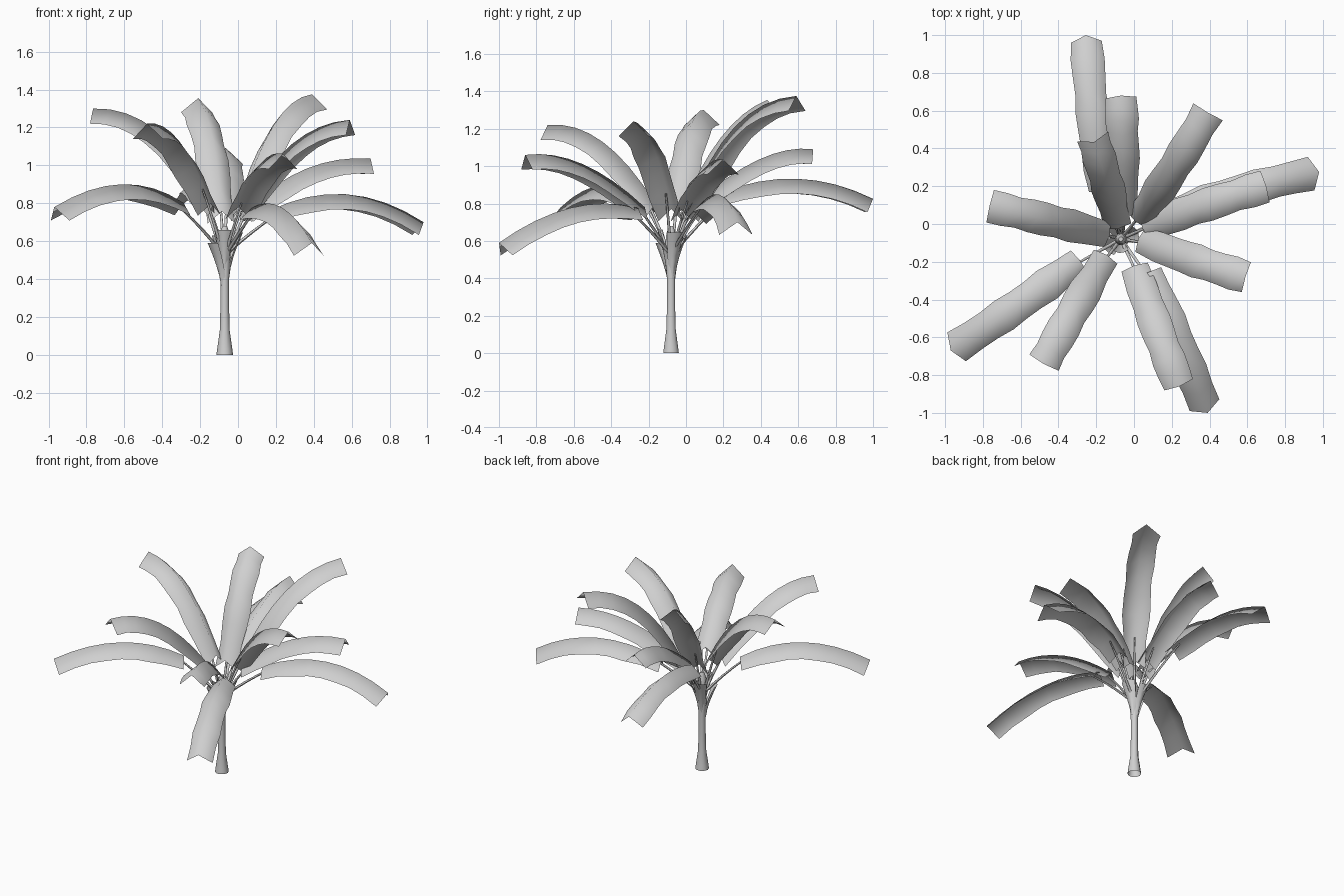
import bpy, bmesh, math
from mathutils import Vector

if "Cube" in bpy.data.objects:
    bpy.data.objects.remove(bpy.data.objects["Cube"])

GREY = bpy.data.materials.new("pale_grey")
GREY.diffuse_color = (0.63, 0.63, 0.63, 1)
GREY.use_nodes = True
GREY.node_tree.nodes["Principled BSDF"].inputs["Base Color"].default_value = GREY.diffuse_color
HUB = Vector((-0.07, -0.08, 0))
UP = Vector((0, 0, 1))


def make_object(name, rows, closed=False, cap=False, smooth=180):
    """Skin a list of equal-length point rows into a surface."""
    bm = bmesh.new()
    grid = [[bm.verts.new(p) for p in row] for row in rows]
    n = len(rows[0])
    for a, b in zip(grid, grid[1:]):
        for i in range(n if closed else n - 1):
            j = (i + 1) % n
            bm.faces.new((a[i], a[j], b[j], b[i]))
    if cap:
        bm.faces.new(grid[-1])
    mesh = bpy.data.meshes.new(name)
    bm.to_mesh(mesh)
    bm.free()
    mesh.materials.append(GREY)
    ob = bpy.data.objects.new(name, mesh)
    bpy.context.collection.objects.link(ob)
    bpy.context.view_layer.objects.active = ob
    ob.select_set(True)
    bpy.ops.object.shade_smooth_by_angle(angle=math.radians(smooth))
    ob.select_set(False)
    return ob


def ring(centre, radius, sides, u=Vector((1, 0, 0)), v=Vector((0, 1, 0))):
    return [centre + radius * (math.cos(a) * u + math.sin(a) * v)
            for a in (2 * math.pi * i / sides for i in range(sides))]


def through(a, b, c, t):
    """Point on the parabola through a, b (halfway) and c."""
    return a * (2 * (t - .5) * (t - 1)) + b * (4 * t * (1 - t)) + c * (2 * t * (t - .5))


def frame(tangent):
    side = tangent.cross(UP).normalized()
    return side, side.cross(tangent).normalized()


# Trunk: flared foot, slim stem, slightly swollen crown
profile = [(0, .044), (.03, .04), (.13, .026), (.25, .023), (.4, .023),
           (.48, .028), (.58, .032), (.64, .026), (.68, .012)]
make_object("trunk", [ring(HUB + UP * z, r, 10) for z, r in profile], True, True, 50)

# Leaves: start, middle and tip of each midrib, and how far the base reaches inward
LEAVES = [
    ((-.17, .19, .86), (-.22, .60, .932), (-.255, 1.0, .825), .02),
    ((-.06, .07, .82), (-.06, .40, 1.04), (-.07, .68, 1.09), .04),
    ((-.09, .00, .82), (-.14, .20, 1.17), (-.21, .435, 1.355), .07),
    ((.03, .04, .84), (.20, .28, 1.23), (.39, .59, 1.375), .07),
    ((.22, .065, .785), (.60, .185, .845), (.98, .275, .70), .08),
    ((.08, -.01, .80), (.38, .10, .99), (.70, .20, 1.035), .06),
    ((.05, -.09, .82), (.30, -.185, 1.125), (.59, -.28, 1.24), .06),
    ((.00, -.22, .78), (.12, -.55, 1.01), (.24, -.86, 1.06), .0),
    ((.08, -.27, .78), (.235, -.625, .775), (.39, -1.0, .59), .02),
    ((-.16, -.19, .84), (-.32, -.46, 1.14), (-.48, -.74, 1.22), .05),
    ((-.30, -.20, .81), (-.62, -.435, .90), (-.97, -.67, .78), .02),
    ((-.17, -.05, .87), (-.45, .02, 1.20), (-.765, .095, 1.30), .08),
]
SEGMENTS = 8
for k, (*points, reach) in enumerate(LEAVES):
    a, b, c = map(Vector, points)
    # Folded blade with a slightly wavy edge and an upright cut at the base
    rows = []
    for i in range(SEGMENTS + 1):
        t = -reach + (1 + reach) * i / SEGMENTS
        p = through(a, b, c, t)
        tangent = through(a, b, c, t + .01) - through(a, b, c, t - .01)
        side, normal = frame(tangent.normalized())
        if i < 2:
            normal = normal.lerp(UP, .8 - .5 * i).normalized()
        grow = min(1, .82 + max(t, 0))
        half = (.086 + .005 * math.sin(i * 2.1 + k)) * grow
        drop = .08 * normal * grow
        rows.append([p + side * half - drop, p, p - side * half - drop])
    make_object(f"leaf_{k + 1}", rows)

    # Stalk from the crown to just under the blade
    side, normal = frame((b - a).normalized())
    end = through(a, b, c, .06) - normal * .022
    out = Vector((a.x - HUB.x, a.y - HUB.y, 0)).normalized()
    begin = HUB + out * .018 + UP * .54
    bend = begin.lerp(end, .5) + UP * .012
    stalk = []
    for i in range(6):
        t = i / 5
        p = through(begin, bend, end, t)
        tangent = through(begin, bend, end, t + .01) - through(begin, bend, end, t - .01)
        side, normal = frame(tangent.normalized())
        stalk.append(ring(p, .010 - .005 * t, 6, side, normal))
    make_object(f"stalk_{k + 1}", stalk, True, True, 60)

# Cut leaf sheaths hugging the crown: direction, foot height, top height, lean
for k, (deg, z0, z1, lean) in enumerate([(215, .36, .59, .075), (262, .42, .66, .05),
                                         (20, .40, .645, .075), (110, .40, .63, .065)]):
    d = Vector((math.cos(math.radians(deg)), math.sin(math.radians(deg)), 0))
    s = UP.cross(d)
    rows = []
    for i in range(5):
        t = i / 4
        mid = HUB + d * (.024 + lean * t ** 1.5) + UP * (z0 + (z1 - z0) * t)
        w = .012 + .036 * t
        rows.append([mid + s * w * q - d * .022 * q * q for q in (-1, -.5, 0, .5, 1)])
    make_object(f"sheath_{k + 1}", rows)
